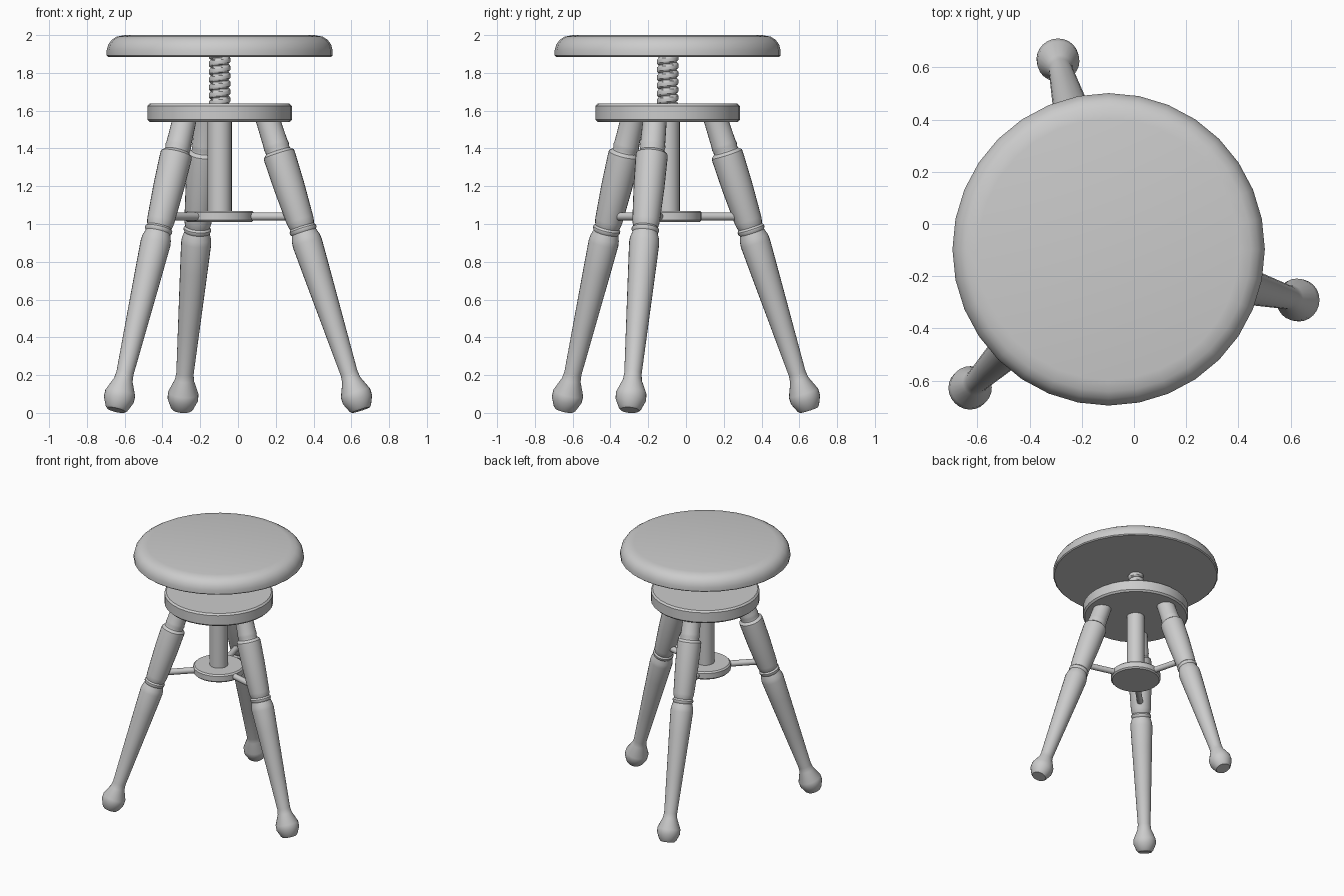
import bpy, bmesh
from math import cos, sin, pi, radians, atan
from mathutils import Matrix, Vector

cube = bpy.data.objects.get("Cube")
if cube:
    bpy.data.objects.remove(cube)

grey = bpy.data.materials.new("plain_grey")
grey.use_nodes = True
colour = (0.6, 0.6, 0.6, 1)
grey.diffuse_color = colour
grey.node_tree.nodes["Principled BSDF"].inputs["Base Color"].default_value = colour

CENTRE = Vector((-0.097, -0.097, 0))


def lathe(name, profile, segments=32, matrix=Matrix(), wobble=None):
    """Turn a (radius, height) profile about z and cap both ends."""
    bm = bmesh.new()
    rings = []
    for r, z in profile:
        ring = []
        for i in range(segments):
            a = 2 * pi * i / segments
            rr = r + (wobble(a, z) if wobble else 0)
            ring.append(bm.verts.new((rr * cos(a), rr * sin(a), z)))
        rings.append(ring)
    for low, high in zip(rings, rings[1:]):
        for i in range(segments):
            j = (i + 1) % segments
            bm.faces.new((low[i], low[j], high[j], high[i]))
    bm.faces.new(rings[0][::-1])
    bm.faces.new(rings[-1])
    mesh = bpy.data.meshes.new(name)
    bm.to_mesh(mesh)
    bm.free()
    mesh.materials.append(grey)
    obj = bpy.data.objects.new(name, mesh)
    bpy.context.collection.objects.link(obj)
    obj.matrix_world = Matrix.Translation(CENTRE) @ matrix
    bpy.ops.object.select_all(action='DESELECT')
    obj.select_set(True)
    bpy.context.view_layer.objects.active = obj
    bpy.ops.object.shade_smooth_by_angle(angle=radians(35))
    return obj


def disc(name, radius, bottom, top, bevel):
    return lathe(name, [(radius - bevel, bottom), (radius, bottom + bevel),
                        (radius, top - bevel), (radius - bevel, top)])


# Seat with a rounded upper rim
lathe("seat", [(0.59, 1.885), (0.598, 1.892), (0.598, 1.92), (0.59, 1.95),
               (0.572, 1.975), (0.545, 1.992), (0.5, 2.0)])

# Screw with a helical thread
PITCH, STEPS = 0.042, 48
bottom, top = 1.6, 1.89


def thread(a, z):
    phase = ((z / PITCH) - a / (2 * pi)) % 1
    return 0.013 * min(1, 2.4 * (1 - abs(2 * phase - 1)))


lathe("screw", [(0.044, bottom + (top - bottom) * k / STEPS) for k in range(STEPS + 1)],
      24, wobble=thread)

# Support plate, column and lower hub
disc("support_plate", 0.382, 1.54, 1.637, 0.012)
lathe("column", [(0.064, 1.05), (0.064, 1.56)], 24)
disc("hub", 0.18, 1.01, 1.07, 0.01)

# Turned legs and their rods
SLOPE = 0.332
TILT = atan(SLOPE)
FOOT_RADIUS = 0.779
LEG = [(0.05, 0.015), (0.06, 0.025), (0.081, 0.07), (0.081, 0.105), (0.05, 0.175),
       (0.046, 0.21), (0.058, 0.45), (0.073, 0.75), (0.08, 0.9), (0.077, 0.925),
       (0.067, 0.955), (0.073, 0.965), (0.073, 0.975), (0.065, 0.985),
       (0.07, 1.0), (0.073, 1.02), (0.082, 1.2), (0.085, 1.35), (0.084, 1.37),
       (0.067, 1.385), (0.065, 1.395), (0.069, 1.41), (0.066, 1.425), (0.063, 1.57)]
leg_profile = [(r, z / cos(TILT)) for r, z in LEG]
ROD_HEIGHT = 1.04
rod_end = FOOT_RADIUS - SLOPE * ROD_HEIGHT

for side, angle in (("left", -15), ("back", 105), ("right", 225)):
    turn = Matrix.Rotation(radians(angle), 4, 'Z')
    lean = Matrix.Translation((FOOT_RADIUS, 0, 0)) @ Matrix.Rotation(-TILT, 4, 'Y')
    lathe(side + "_leg", leg_profile, 24, turn @ lean)
    flat = Matrix.Translation((0, 0, ROD_HEIGHT)) @ Matrix.Rotation(pi / 2, 4, 'Y')
    lathe(side + "_rod", [(0.022, 0.15), (0.022, rod_end)], 16, turn @ flat)
